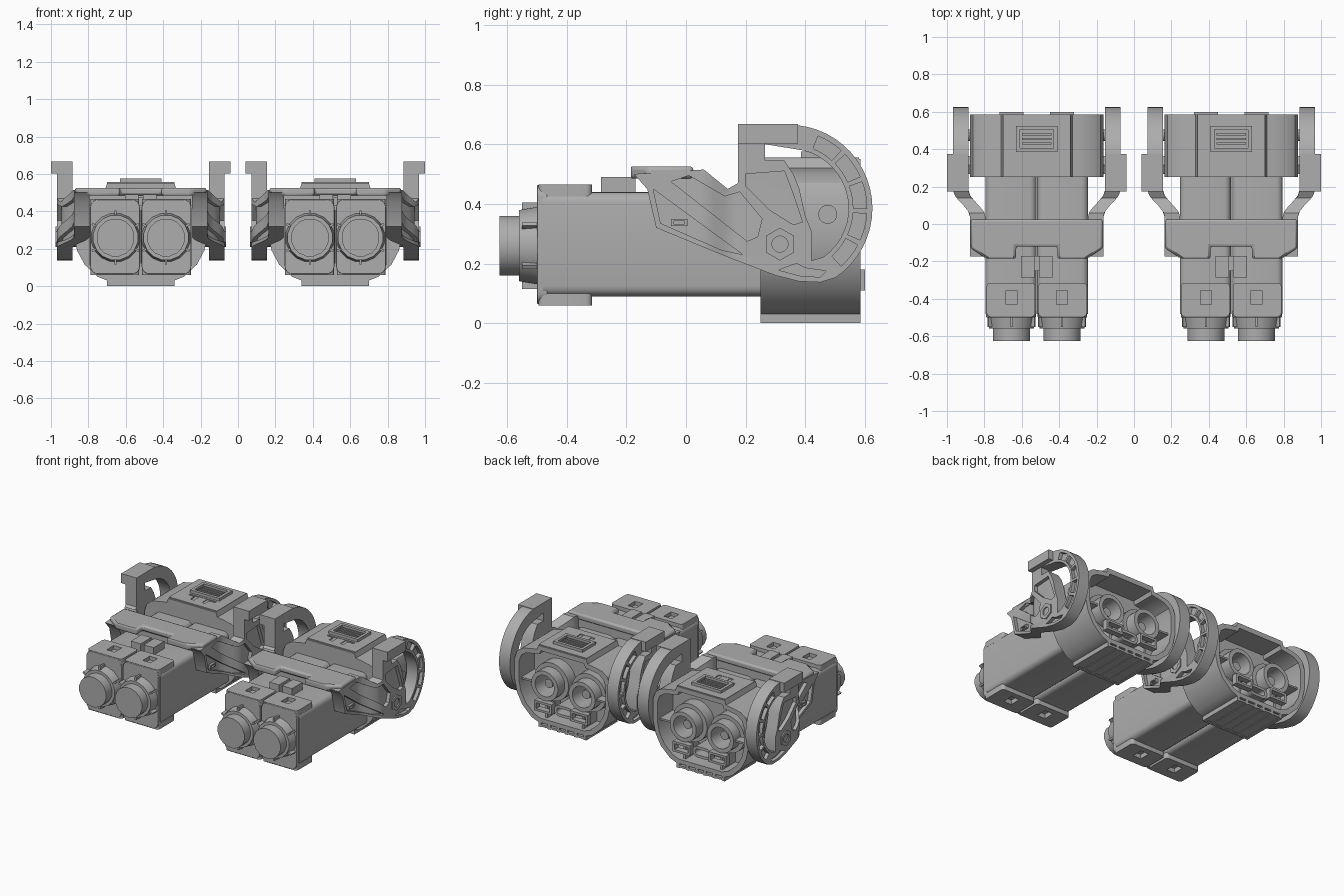
import bpy, bmesh, math
from mathutils import Vector

if "Cube" in bpy.data.objects:
    bpy.data.objects.remove(bpy.data.objects["Cube"])

GREY = (0.42, 0.42, 0.42, 1)
grey = bpy.data.materials.new("mid_grey_plastic")
grey.use_nodes = True
grey.diffuse_color = GREY
for node in grey.node_tree.nodes:
    if node.type == 'BSDF_PRINCIPLED':
        node.inputs["Base Color"].default_value = GREY

UNIT_X = 0.52
scene = bpy.context.scene.collection
made = []


# ---------- helpers ----------
def arc(cx, cy, r, a, b, n):
    steps = [math.radians(a + (b - a) * i / n) for i in range(n + 1)]
    return [(cx + r * math.cos(t), cy + r * math.sin(t)) for t in steps]


def circle(cx, cy, r, n=24):
    return arc(cx, cy, r, 180 / n, 360 + 180 / n, n)[:-1]


def rect(x0, x1, y0, y1):
    return [(x0, y0), (x1, y0), (x1, y1), (x0, y1)]


def rounded(x0, x1, y0, y1, r, n=4):
    return (arc(x1 - r, y1 - r, r, 0, 90, n) + arc(x0 + r, y1 - r, r, 90, 180, n)
            + arc(x0 + r, y0 + r, r, 180, 270, n) + arc(x1 - r, y0 + r, r, 270, 360, n))


def symmetric(half):
    return half + [(-x, z) for x, z in reversed(half)]


def place(name, bm, mirror=False, bevel=0):
    """Mirror if needed, then put the same mesh in both units."""
    if mirror:
        copy = bmesh.ops.duplicate(bm, geom=bm.verts[:] + bm.edges[:] + bm.faces[:])
        for v in copy["geom"]:
            if isinstance(v, bmesh.types.BMVert):
                v.co.x *= -1
    bmesh.ops.recalc_face_normals(bm, faces=bm.faces[:])
    mesh = bpy.data.meshes.new(name)
    bm.to_mesh(mesh)
    bm.free()
    mesh.materials.clear()
    mesh.materials.append(grey)
    for side, x in (("right", -UNIT_X), ("left", UNIT_X)):
        ob = bpy.data.objects.new(side + "_unit_" + name, mesh)
        ob.location.x = x
        scene.objects.link(ob)
        made.append(ob)
        if bevel:
            mod = ob.modifiers.new("soft_edges", 'BEVEL')
            mod.width, mod.segments, mod.limit_method = bevel, 2, 'ANGLE'


def prism_bm(axis, a, b, *outlines):
    """Extrude outlines (later ones are holes) along an axis from a to b."""
    cu = bpy.data.curves.new("outline", 'CURVE')
    cu.dimensions, cu.fill_mode, cu.extrude = '2D', 'BOTH', abs(b - a) / 2
    for pts in outlines:
        sp = cu.splines.new('POLY')
        sp.points.add(len(pts) - 1)
        for p, (u, v) in zip(sp.points, pts):
            p.co = (u, v, 0, 1)
        sp.use_cyclic_u = True
    ob = bpy.data.objects.new("outline", cu)
    scene.objects.link(ob)
    dg = bpy.context.evaluated_depsgraph_get()
    mesh = bpy.data.meshes.new_from_object(ob.evaluated_get(dg))
    bm = bmesh.new()
    bm.from_mesh(mesh)
    bpy.data.objects.remove(ob)
    bpy.data.curves.remove(cu)
    bpy.data.meshes.remove(mesh)
    bmesh.ops.remove_doubles(bm, verts=bm.verts[:], dist=0.0001)
    mid = (a + b) / 2
    for vert in bm.verts:
        u, v, w = vert.co
        w += mid
        vert.co = {'x': (w, u, v), 'y': (u, w, v), 'z': (u, v, w)}[axis]
    return bm


def prism(name, axis, a, b, *outlines, mirror=False, bevel=0):
    place(name, prism_bm(axis, a, b, *outlines), mirror, bevel)


# ---------- twin body and front caps ----------
prism("body_half", 'y', -0.48, 0.3, rounded(0.002, 0.275, 0.09, 0.44, 0.035), mirror=True)
prism("cap_face", 'y', -0.5, -0.465, rounded(0.005, 0.27, 0.065, 0.463, 0.04),
      mirror=True, bevel=0.008)
window = rect(0.105, 0.165, -0.43, -0.355)
lug = rounded(0.008, 0.268, -0.495, -0.315, 0.02)
prism("cap_top_lug", 'z', 0.425, 0.465, lug, window, mirror=True)
prism("cap_bottom_lug", 'z', 0.06, 0.1, lug, window, mirror=True)
prism("latch_prong", 'z', 0.43, 0.49, rect(0.012, 0.085, -0.285, -0.17), mirror=True)
prism("latch_bridge", 'z', 0.43, 0.475, rect(-0.02, 0.02, -0.25, -0.17))

# ---------- cable outlets ----------
OUT_X, OUT_Z = 0.135, 0.26
bm = prism_bm('y', -0.56, -0.48, circle(OUT_X, OUT_Z, 0.135, 16))
for v in bm.verts:
    if v.co.y < -0.52:
        v.co.x = OUT_X + (v.co.x - OUT_X) * 0.9
        v.co.z = OUT_Z + (v.co.z - OUT_Z) * 0.9
place("outlet_collar", bm, mirror=True)
prism("outlet_tip", 'y', -0.625, -0.55, circle(OUT_X, OUT_Z, 0.102, 16), mirror=True)
for i in range(6):
    t = math.radians(30 + 60 * i)
    fin = [(OUT_X + r * math.cos(t) - s * math.sin(t), OUT_Z + r * math.sin(t) + s * math.cos(t))
           for r, s in ((0.11, -.006), (0.145, -.006), (0.145, .006), (0.11, .006))]
    prism("outlet_fin", 'y', -0.55, -0.49, fin, mirror=True)

# ---------- rear housing with open socket ----------
shell = symmetric([(0.18, 0.03), (0.23, 0.05), (0.3, 0.115), (0.34, 0.19), (0.357, 0.27),
                   (0.357, 0.42), (0.34, 0.47), (0.3, 0.5), (0.23, 0.515), (0.19, 0.52),
                   (0.18, 0.55)])
cavity = [(x * 0.91, 0.28 + (z - 0.28) * 0.88) for x, z in shell]
prism("housing_wall", 'y', 0.25, 0.42, shell)
prism("housing_shell", 'y', 0.42, 0.585, shell, cavity)
prism("socket_collar", 'y', 0.41, 0.5, circle(0.14, 0.28, 0.128), circle(0.14, 0.28, 0.09),
      mirror=True)
prism("socket_tube", 'y', 0.41, 0.575, circle(0.14, 0.28, 0.1), circle(0.14, 0.28, 0.072),
      mirror=True)
prism("contact_pin", 'y', 0.41, 0.53, circle(0.14, 0.28, 0.03, 12), mirror=True)
prism("signal_socket", 'y', 0.41, 0.57, rounded(-0.07, 0.07, 0.1, 0.175, 0.035),
      rounded(-0.052, 0.052, 0.118, 0.157, 0.019))
prism("socket_rib", 'y', 0.41, 0.56, rect(0.13, 0.145, 0.06, 0.18), mirror=True)
prism("socket_side_rib", 'y', 0.41, 0.56, rect(0.23, 0.34, 0.275, 0.287), mirror=True)
prism("rear_tab", 'y', 0.56, 0.6, rect(0.07, 0.2, 0.11, 0.18),
      rect(0.085, 0.185, 0.125, 0.165), mirror=True)
prism("side_boss", 'x', 0.34, 0.385, circle(0.475, 0.365, 0.032, 16), mirror=True)

# ---------- slotted rail beneath the housing ----------
prism("rail_plate", 'z', 0.004, 0.018, rect(-0.18, 0.18, 0.25, 0.585))
for x in (0.03, 0.1, 0.17):
    prism("rail_rib", 'y', 0.25, 0.585, rect(x - 0.01, x + 0.01, 0, 0.06), mirror=True)
prism("rail_front", 'y', 0.25, 0.27, rect(-0.18, 0.18, 0.0, 0.06))

# ---------- latch on the housing top ----------
prism("latch_base", 'z', 0.54, 0.556, rect(-0.18, 0.18, 0.26, 0.58),
      [(-.1, .37), (-.1, .355), (-.055, .355), (-.055, .31), (.055, .31), (.055, .355),
       (.1, .355), (.1, .37)])
prism("latch_frame", 'z', 0.55, 0.575, rect(-0.11, 0.11, 0.385, 0.525),
      rect(-0.09, 0.09, 0.405, 0.505))
for i in range(3):
    y = 0.43 + 0.025 * i
    prism("latch_grip", 'z', 0.55, 0.57, rect(-0.08, 0.08, y - 0.006, y + 0.006))
prism("latch_tongue", 'z', 0.54, 0.554, rect(-0.03, 0.03, 0.31, 0.4))

# ---------- locking lever ----------
CY, CZ = 0.345, 0.385
outline = [(-0.175, 0.5), (0.06, 0.515), (0.14, 0.45), (0.175, 0.47), (0.175, 0.667),
           *arc(CY, CZ, 0.28, 84, -56, 20),
           (0.45, 0.137), (0.38, 0.14), (0.3, 0.16), (0.13, 0.225), (-0.1, 0.32), (-0.13, 0.45)]
opening = [(0.265, 0.6), *arc(CY, CZ, 0.2, 76, -55, 16), (0.42, 0.21), (0.42, 0.31),
           (0.4, 0.36), (0.38, 0.45), (0.36, 0.5), (0.33, 0.545), (0.265, 0.545)]
pockets = [
    [(-0.05, 0.475), (0.01, 0.495), (0.13, 0.425), (0.18, 0.44), (0.255, 0.35),
     (0.24, 0.29), (0.205, 0.275)],
    [(-0.11, 0.45), (-0.085, 0.335), (0.12, 0.245), (0.19, 0.23)],
    [(0.2, 0.5), (0.33, 0.51), (0.36, 0.43), (0.39, 0.34), (0.36, 0.33), (0.28, 0.38),
     (0.2, 0.46)],
    [(0.31, 0.178), (0.39, 0.157), (0.45, 0.155), (0.47, 0.175), (0.4, 0.185), (0.37, 0.2)]]
for a in range(-48, 72, 24):
    pockets.append(arc(CY, CZ, 0.261, a, a + 20, 4) + arc(CY, CZ, 0.216, a + 20, a, 4))


def flare(y):
    t = min(max((y - 0.04) / 0.14, 0), 1)
    return 0.275 + 0.09 * t * t * (3 - 2 * t)


def lever_layer(name, a, b, *outlines):
    """Flat cheek layer, bent outward where it passes the housing."""
    bm = prism_bm('x', a, b, *outlines)
    for i in range(6):
        bmesh.ops.bisect_plane(bm, geom=bm.verts[:] + bm.edges[:] + bm.faces[:],
                               plane_co=Vector((0, 0.04 + 0.028 * i, 0)),
                               plane_no=Vector((0, 1, 0)))
    for v in bm.verts:
        v.co.x += flare(v.co.y)
    place(name, bm, mirror=True)


lever_layer("lever_cheek", 0, 0.058, outline, opening)
lever_layer("lever_ribs", 0.057, 0.082, outline, opening, *pockets)
lever_layer("lever_slot", 0.05, 0.075, rect(-0.05, 0.005, 0.325, 0.35),
            rect(-0.04, -0.005, 0.332, 0.343))
prism("lever_hook", 'x', 0.365, 0.48, rect(0.175, 0.375, 0.602, 0.667), mirror=True)
prism("lever_hub", 'x', 0.33, 0.455, circle(0.315, 0.265, 0.055, 6),
      circle(0.315, 0.265, 0.027, 16), mirror=True)
prism("lever_pivot", 'x', 0.33, 0.44, circle(0.315, 0.265, 0.027, 16), mirror=True)

# crosspiece joining the two cheeks over the body
plan = symmetric([(0.11, -0.12), (0.11, -0.185), (0.27, -0.185), (0.352, -0.13), (0.352, 0.025)])
prism("lever_bridge", 'z', 0.485, 0.526, plan, bevel=0.012)
prism("lever_bridge_wall", 'y', -0.1, 0.02, rect(-0.29, 0.29, 0.43, 0.49))

# ---------- smooth the round parts, keep edges sharp ----------
bpy.ops.object.select_all(action='DESELECT')
for ob in made:
    ob.select_set(True)
bpy.context.view_layer.objects.active = made[0]
bpy.ops.object.shade_smooth_by_angle(angle=math.radians(30))
